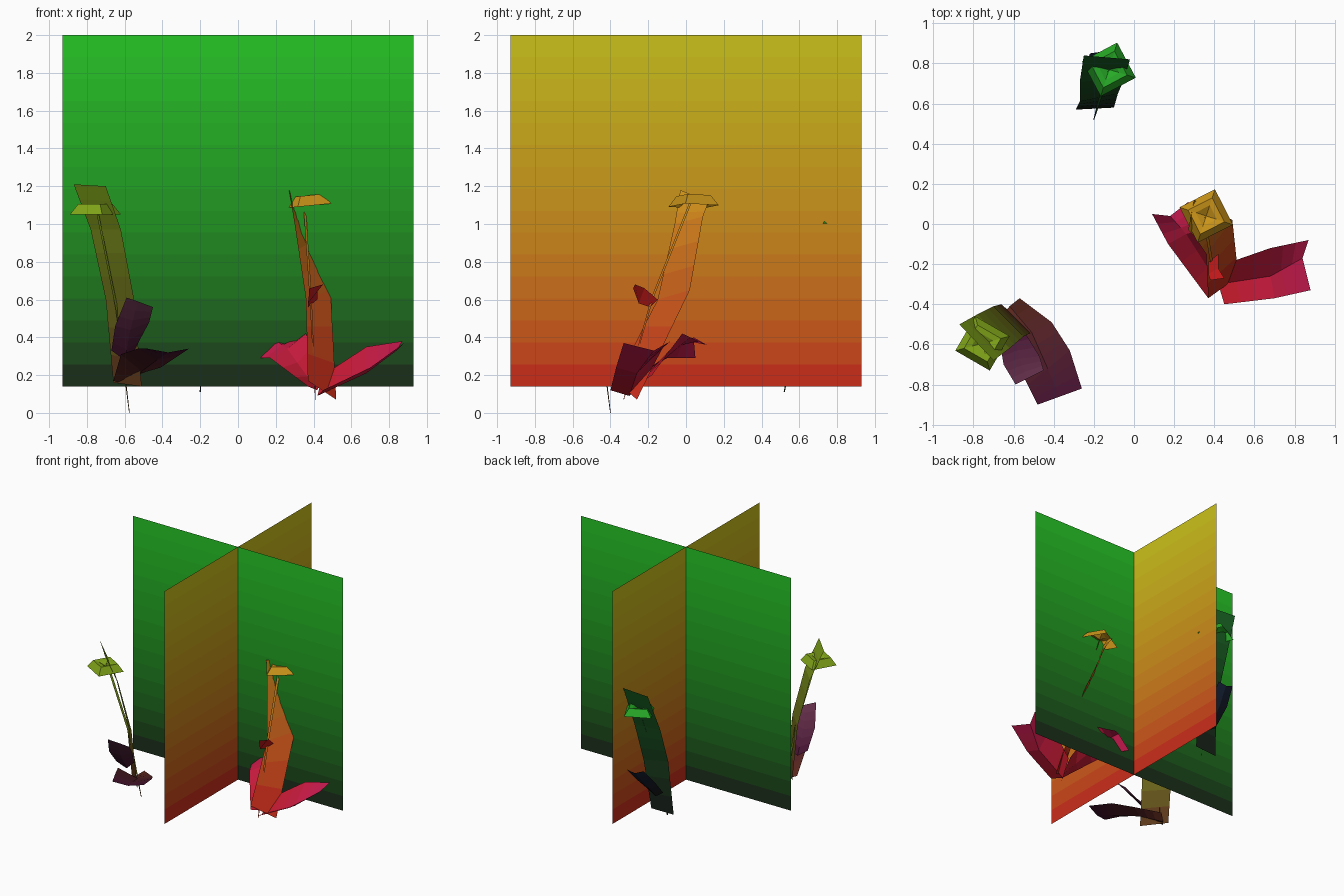
import bpy
from math import cos, sin, pi, radians
from mathutils import Vector

if "Cube" in bpy.data.objects:
    bpy.data.objects.remove(bpy.data.objects["Cube"])


def material(name, rgb):
    m = bpy.data.materials.new(name)
    m.diffuse_color = (*rgb, 1)
    m.use_nodes = True
    m.node_tree.nodes["Principled BSDF"].inputs["Base Color"].default_value = m.diffuse_color
    return m


def sheet(name, rows, low, high, bands=3):
    """Flat-faced strip through rows of points, shaded from low to high colour."""
    pts, steps = [], (len(rows) - 1) * bands
    width = len(rows[0])
    for s in range(steps + 1):
        i = min(s // bands, len(rows) - 2)
        t = s / bands - i
        pts += [Vector(a).lerp(Vector(b), t) for a, b in zip(rows[i], rows[i + 1])]
    faces = [(s * width + k, s * width + k + 1, (s + 1) * width + k + 1, (s + 1) * width + k)
             for s in range(steps) for k in range(width - 1)]
    me = bpy.data.meshes.new(name)
    me.from_pydata(pts, [], faces)
    for s in range(steps):
        t = (s + 0.5) / steps
        me.materials.append(material(f"{name}_{s}", [a + (b - a) * t for a, b in zip(low, high)]))
    for p in me.polygons:
        p.material_index = p.index // (width - 1)
    ob = bpy.data.objects.new(name, me)
    bpy.context.collection.objects.link(ob)
    return ob


def flower_head(name, centre, angle, rgb, tilt=(0, 0)):
    """Four-sided drooping blossom: raised inner square and lower outer petals."""
    c = Vector(centre)
    rings = []
    for r, dz in ((0.0, -0.02), (0.055, 0.005), (0.095, 0.01), (0.14, -0.045)):
        ring = []
        for k in range(5):
            a = radians(angle) + k * pi / 2
            x, y = r * cos(a), r * sin(a)
            ring.append(c + Vector((x, y, dz + tilt[0] * x + tilt[1] * y)))
        rings.append(ring)
    sheet(name, rings, rgb, rgb, 1)


def stem(name, base, top, rgb_low, rgb_high, w=0.006):
    """Thin needle stem running down the middle of a broad stalk blade."""
    b, t = Vector(base), Vector(top)
    mid = b.lerp(t, 0.5) + (b - t).cross(Vector((0, 0, 1))).cross(b - t).normalized() * 0.03
    side = Vector((w, w, 0))
    sheet(name, [(b - side * .3, b + side * .3), (mid - side, mid + side), (t - side, t + side)],
          rgb_low, rgb_high)


BLACK, GREEN = (0.01, 0.01, 0.01), (0.02, 0.6, 0.02)
RED, YELLOW = (0.6, 0.01, 0.01), (0.6, 0.55, 0.01)
OLIVE, BROWN = (0.22, 0.38, 0.01), (0.1, 0.02, 0.01)
CRIMSON, PINK = (0.55, 0.01, 0.02), (0.55, 0.01, 0.08)
PLUM, MAUVE = (0.06, 0.005, 0.03), (0.13, 0.03, 0.07)
ORANGE, NAVY = (0.6, 0.3, 0.01), (0.01, 0.02, 0.05)

# Crossed backing panels
H = 0.93
sheet("front_panel", [((-H, 0, .14), (H, 0, .14)), ((-H, 0, 2), (H, 0, 2))], BLACK, GREEN, 16)
sheet("side_panel", [((0, -H, .14), (0, H, .14)), ((0, -H, 2), (0, H, 2))], RED, YELLOW, 16)

# Right flower: stalk, stem, blossom, leaves
sheet("right_stalk", [
    ((.37, -.37, .17), (.52, -.26, .07)),
    ((.36, -.15, .60), (.49, .02, .65)),
    ((.30, -.06, 1.0), (.35, .09, 1.04)),
    ((.27, -.03, 1.18), (.30, .12, 1.12))], RED, ORANGE)
stem("right_stem", (.41, -.33, .07), (.35, .03, 1.13), RED, ORANGE)
flower_head("right_blossom", (.36, .04, 1.14), 27 + 45, ORANGE, (0.1, 0))
sheet("right_leaf_inner", [
    ((.37, -.37, .14), (.42, -.30, .12), (.45, -.18, .20)),
    ((.17, -.10, .29), (.26, -.05, .34), (.36, -.02, .42)),
    ((.09, .05, .29), (.18, .04, .40), (.27, .11, .36))], CRIMSON, PINK)
sheet("right_leaf_outer", [
    ((.45, -.40, .12), (.42, -.30, .09), (.45, -.20, .20)),
    ((.70, -.37, .24), (.68, -.26, .21), (.68, -.12, .35)),
    ((.88, -.33, .37), (.84, -.17, .33), (.87, -.08, .38))], CRIMSON, PINK)
sheet("right_leaf_small", [
    ((.37, -.19, .56), (.42, -.15, .60)),
    ((.37, -.25, .58), (.42, -.22, .66)),
    ((.38, -.28, .66), (.45, -.27, .68))], RED, RED, 1)

# Left flower
sheet("left_stalk", [
    ((-.66, -.40, .16), (-.51, -.54, .14)),
    ((-.70, -.41, .60), (-.55, -.56, .60)),
    ((-.78, -.45, .97), (-.62, -.62, .97)),
    ((-.87, -.50, 1.21), (-.70, -.68, 1.20))], BROWN, OLIVE)
stem("left_stem", (-.575, -.40, 0), (-.75, -.58, 1.09), BROWN, OLIVE)
flower_head("left_blossom", (-.755, -.595, 1.095), 15, OLIVE)
sheet("left_leaf_broad", [
    ((-.66, -.46, .17), (-.62, -.41, .16), (-.57, -.37, .20)),
    ((-.62, -.63, .31), (-.51, -.54, .22), (-.41, -.49, .24)),
    ((-.53, -.80, .34), (-.43, -.72, .28), (-.32, -.63, .30)),
    ((-.48, -.90, .34), (-.37, -.86, .32), (-.26, -.82, .34))], BROWN, PLUM)
sheet("left_leaf_upright", [
    ((-.67, -.58, .33), (-.60, -.55, .28), (-.55, -.53, .33)),
    ((-.65, -.70, .46), (-.57, -.67, .44), (-.47, -.66, .48)),
    ((-.59, -.80, .61), (-.53, -.77, .59), (-.45, -.73, .56))], PLUM, MAUVE)

# Back flower
sheet("back_stalk", [
    ((-.29, .57, .155), (-.10, .58, .16)),
    ((-.27, .61, .59), (-.08, .65, .57)),
    ((-.27, .71, .88), (-.05, .72, .87)),
    ((-.25, .84, 1.19), (-.02, .82, 1.19))], BLACK, (0.01, 0.15, 0.02))
stem("back_stem", (-.20, .52, .11), (-.13, .76, 1.04), BLACK, (0.01, 0.15, 0.02), 0.01)
flower_head("back_blossom", (-.125, .77, 1.05), 73, (0.02, 0.4, 0.02), (0, 0.05))
sheet("back_leaf", [
    ((-.24, .63, .34), (-.18, .64, .30), (-.13, .65, .34)),
    ((-.25, .75, .47), (-.17, .76, .44), (-.09, .76, .46)),
    ((-.22, .85, .59), (-.15, .86, .56), (-.08, .86, .57))], BLACK, NAVY)
